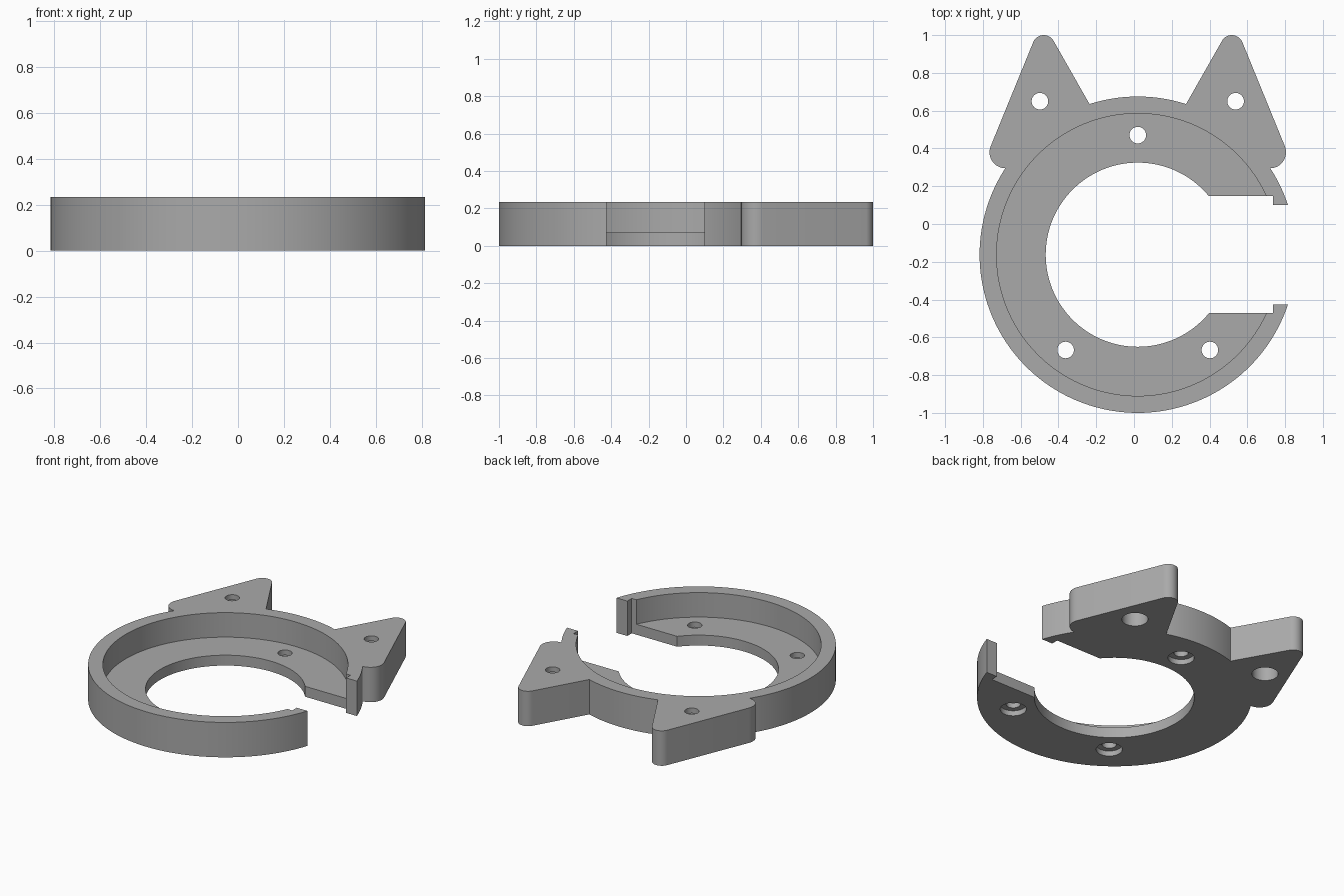
import bpy, bmesh, math
from mathutils.geometry import convex_hull_2d

cube = bpy.data.objects.get("Cube")
if cube:
    bpy.data.objects.remove(cube, do_unlink=True)

CX, CY = 0.02, -0.1625          # ring centre
HEIGHT, FLOOR = 0.235, 0.07
OVER = 0.1                      # cutter overshoot

grey = bpy.data.materials.new("mid grey")
grey.use_nodes = True
colour = (0.4, 0.4, 0.4, 1)
grey.diffuse_color = colour
grey.node_tree.nodes["Principled BSDF"].inputs["Base Color"].default_value = colour


def circle(x, y, r, n):
    return [(x + r * math.cos(math.tau * i / n), y + r * math.sin(math.tau * i / n))
            for i in range(n)]


def prism(name, outline, z0, z1):
    """Extrude a counter-clockwise outline from z0 to z1."""
    bm = bmesh.new()
    face = bm.faces.new([bm.verts.new((x, y, z0)) for x, y in outline])
    top = bmesh.ops.extrude_face_region(bm, geom=[face])["geom"]
    verts = [v for v in top if isinstance(v, bmesh.types.BMVert)]
    bmesh.ops.translate(bm, verts=verts, vec=(0, 0, z1 - z0))
    bmesh.ops.recalc_face_normals(bm, faces=bm.faces)
    mesh = bpy.data.meshes.new(name)
    bm.to_mesh(mesh)
    bm.free()
    mesh.materials.append(grey)
    obj = bpy.data.objects.new(name, mesh)
    bpy.context.collection.objects.link(obj)
    return obj


def rect(x0, x1, y0, y1):
    return [(x0, y0), (x1, y0), (x1, y1), (x0, y1)]


def combine(target, tool, operation):
    mod = target.modifiers.new(operation, "BOOLEAN")
    mod.operation, mod.solver, mod.object = operation, "EXACT", tool
    bpy.context.view_layer.objects.active = target
    bpy.ops.object.modifier_apply(modifier=mod.name)
    bpy.data.objects.remove(tool, do_unlink=True)


def cut(name, outline, z0, z1):
    combine(ring, prism(name, outline, z0, z1), "DIFFERENCE")


# Solid disc with two rounded triangular ears
ring = prism("mounting_ring", circle(CX, CY, 0.8375, 160), 0, HEIGHT)
for side in (-1, 1):
    pts = (circle(CX + side * 0.498, 0.94, 0.06, 48)
           + circle(CX + side * 0.70, 0.38, 0.085, 48)
           + [(CX + side * 0.23, 0.59)])
    outline = [pts[i] for i in convex_hull_2d(pts)]
    combine(ring, prism("ear", outline, 0, HEIGHT), "UNION")

# Recess inside the lip, and the central bore
cut("recess_cutter", circle(CX, CY, 0.7475, 160), FLOOR, HEIGHT + OVER)
cut("bore_cutter", circle(CX, CY, 0.4875, 128), -OVER, HEIGHT + OVER)

# Side opening: wide through the floor, narrower through the lip
cut("slot_cutter", rect(CX, 0.735, CY - 0.31, CY + 0.31), -OVER, HEIGHT + OVER)
cut("lip_gap_cutter", rect(0.6, 1.1, CY - 0.2625, CY + 0.2625), -OVER, HEIGHT + OVER)

# Screw holes, counterbored from underneath: position and counterbore depth
holes = [(CX, CY + 0.633, 0.035)]
for side in (-1, 1):
    holes.append((CX + side * 0.382, -0.667, 0.035))
    holes.append((CX + side * 0.518, 0.65, 0.2))
for x, y, depth in holes:
    cut("hole_cutter", circle(x, y, 0.044, 32), -OVER, HEIGHT + OVER)
    cut("counterbore_cutter", circle(x, y, 0.08, 48), -OVER, depth)

# Smooth curved walls, crisp edges
bpy.ops.object.select_all(action="DESELECT")
ring.select_set(True)
bpy.context.view_layer.objects.active = ring
bpy.ops.object.shade_smooth_by_angle(angle=math.radians(30))
